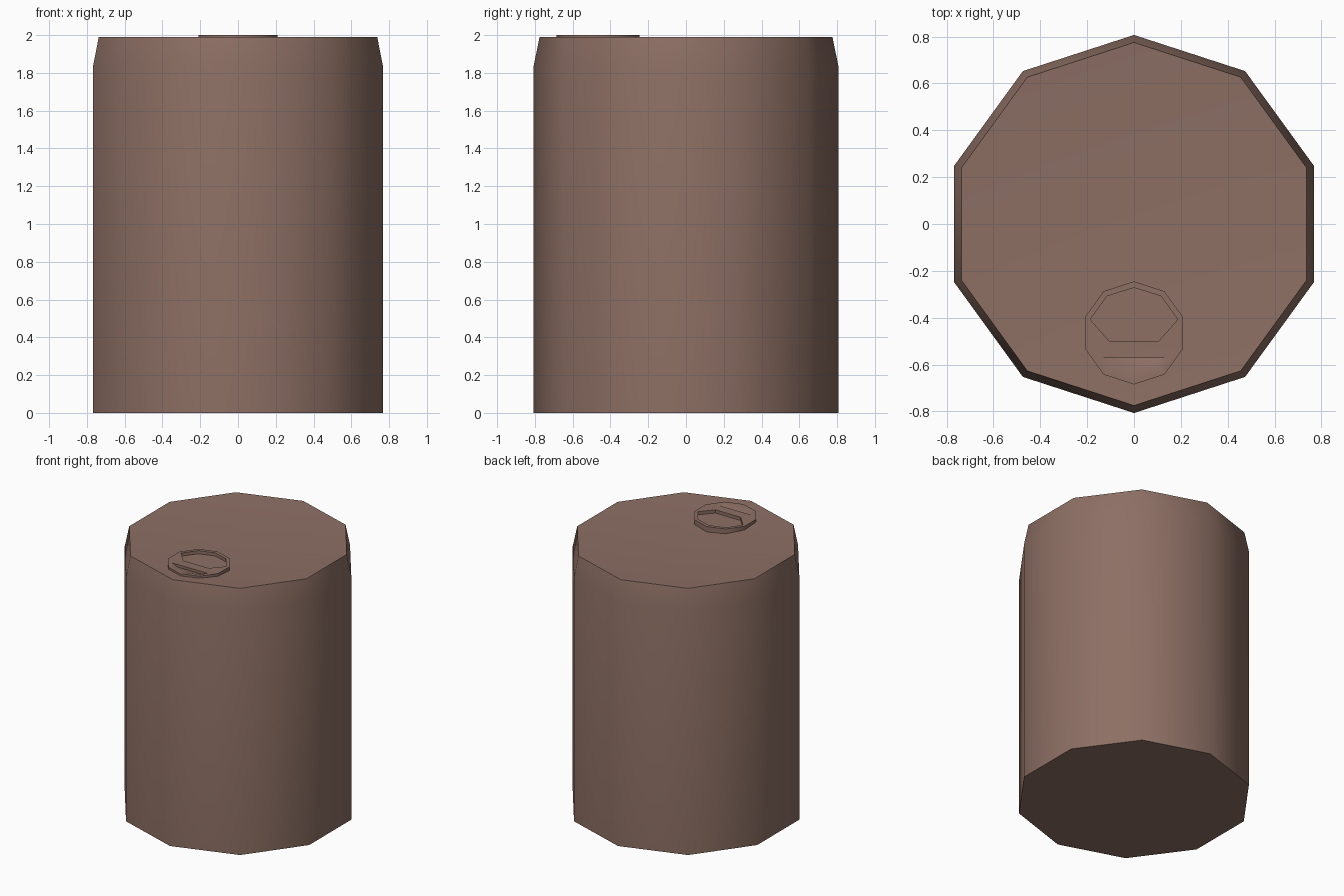
import bpy, bmesh, math
from mathutils import Vector

if "Cube" in bpy.data.objects:
    bpy.data.objects.remove(bpy.data.objects["Cube"])

SIDES = 10
brown = bpy.data.materials.new("barrel brown")
brown.diffuse_color = (0.266, 0.160, 0.128, 1)
brown.use_nodes = True
brown.node_tree.nodes["Principled BSDF"].inputs["Base Color"].default_value = brown.diffuse_color


def ring(bm, r, z, cy=0.0):
    # decagon with a corner pointing to the front and back
    return [bm.verts.new((r * math.sin(2 * math.pi * i / SIDES),
                          cy + r * math.cos(2 * math.pi * i / SIDES), z))
            for i in range(SIDES)]


def bridge(bm, a, b):
    n = len(a)
    for i in range(n):
        j = (i + 1) % n
        bm.faces.new((a[i], a[j], b[j], b[i]))


def loop_edges(bm, vs):
    return [bm.edges.get((vs[i], vs[i - 1])) or bm.edges.new((vs[i], vs[i - 1]))
            for i in range(len(vs))]


def finish(bm, name):
    bmesh.ops.recalc_face_normals(bm, faces=bm.faces)
    me = bpy.data.meshes.new(name)
    bm.to_mesh(me)
    bm.free()
    me.materials.append(brown)
    ob = bpy.data.objects.new(name, me)
    bpy.context.collection.objects.link(ob)
    bpy.ops.object.select_all(action='DESELECT')
    ob.select_set(True)
    bpy.context.view_layer.objects.active = ob
    bpy.ops.object.shade_smooth_by_angle(angle=math.radians(42))
    return ob


# barrel body: straight wall, tapered shoulder, slightly dished lid
bm = bmesh.new()
base = ring(bm, 0.807, 0)
shoulder = ring(bm, 0.807, 1.835)
rim = ring(bm, 0.775, 1.99)
bridge(bm, base, shoulder)
bridge(bm, shoulder, rim)
bm.faces.new(base)
centre = bm.verts.new((0, 0, 1.945))
for i in range(SIDES):
    bm.faces.new((rim[i], rim[(i + 1) % SIDES], centre))
finish(bm, "barrel_body")

# filler cap with two finger pockets either side of a grip bar
CY, TOP = -0.465, 2.0
bm = bmesh.new()
foot = ring(bm, 0.22, 1.945, CY)
lip = ring(bm, 0.22, TOP, CY)
bridge(bm, foot, lip)
bm.faces.new(foot)
edges = loop_edges(bm, lip)

# large flat pocket
outline = [(-0.105, -0.5), (0.105, -0.5), (0.187, -0.408), (0.115, -0.308),
           (0, -0.272), (-0.115, -0.308), (-0.187, -0.408)]
upper = [bm.verts.new((x, y, TOP)) for x, y in outline]
floor = [bm.verts.new((x, y, 1.976)) for x, y in outline]
bridge(bm, upper, floor)
bm.faces.new(floor)
edges += loop_edges(bm, upper)

# small scooped pocket, deepest along the grip bar
outline = [(-0.146, -0.573), (-0.115, -0.618), (0, -0.655), (0.115, -0.618), (0.146, -0.573)]
scoop = [bm.verts.new((x, y, TOP)) for x, y in outline]
deep = [bm.verts.new((x, -0.573, 1.981)) for x in (-0.10, 0.10)]
bm.faces.new((scoop[0], scoop[4], deep[1], deep[0]))
bm.faces.new((scoop[0], scoop[1], deep[0]))
bm.faces.new((scoop[1], scoop[2], deep[0]))
bm.faces.new((scoop[2], deep[1], deep[0]))
bm.faces.new((scoop[2], scoop[3], deep[1]))
bm.faces.new((scoop[3], scoop[4], deep[1]))
edges += loop_edges(bm, scoop)

# cap top around the pockets
bmesh.ops.triangle_fill(bm, edges=edges, use_beauty=True, normal=Vector((0, 0, 1)))
finish(bm, "filler_cap")
